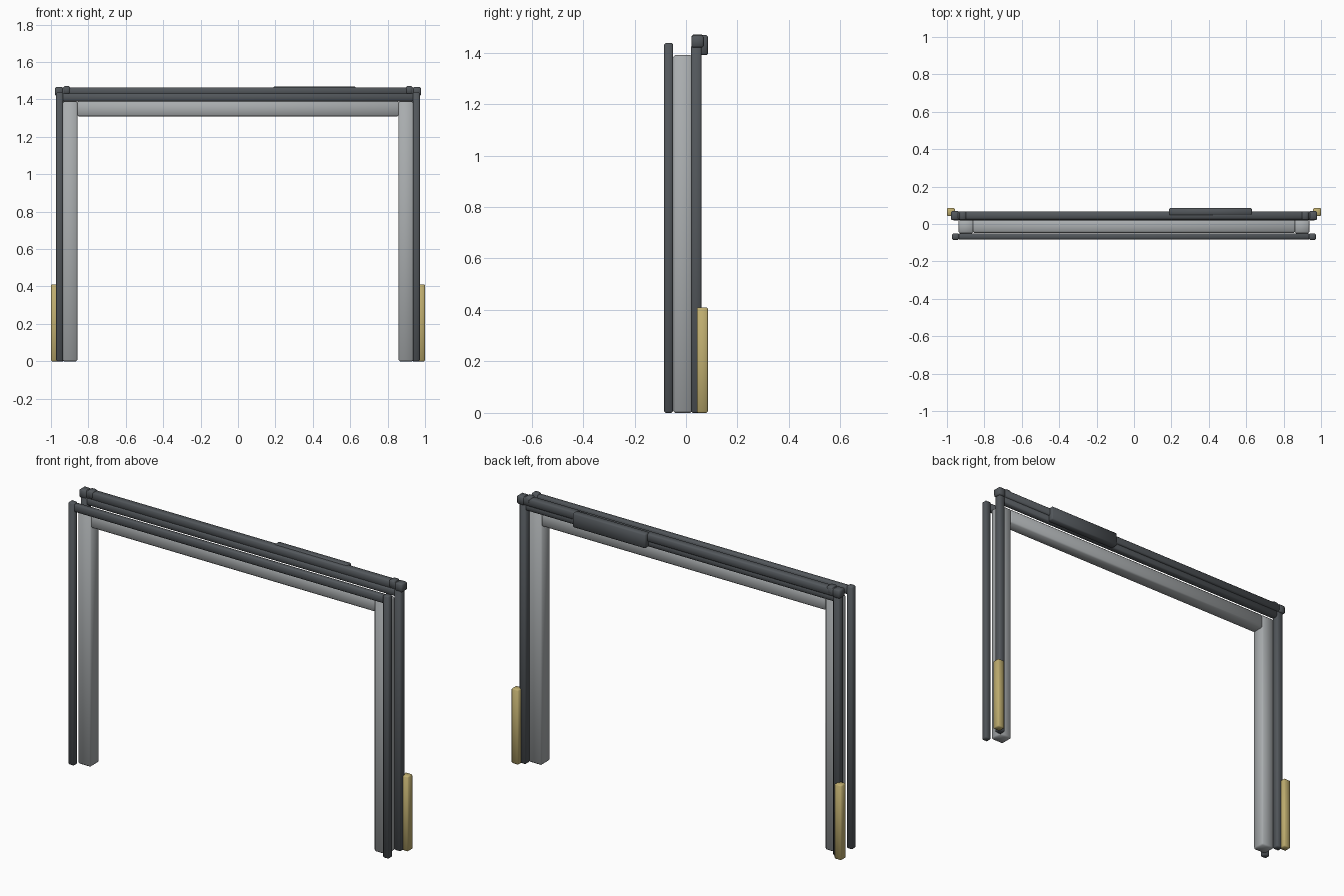
import bpy
import bmesh
from mathutils import Vector

cube = bpy.data.objects.get("Cube")
if cube:
    bpy.data.objects.remove(cube, do_unlink=True)


def material(name, rgb):
    mat = bpy.data.materials.new(name)
    mat.use_nodes = True
    mat.diffuse_color = (*rgb, 1)
    bsdf = next(n for n in mat.node_tree.nodes if n.type == 'BSDF_PRINCIPLED')
    bsdf.inputs["Base Color"].default_value = (*rgb, 1)
    return mat


dark = material("dark grey metal", (0.085, 0.095, 0.105))
light = material("light grey metal", (0.40, 0.42, 0.43))
yellow = material("muted yellow", (0.52, 0.42, 0.16))


def bar(name, x, y, z, mat, bevel=0.006):
    """Softly shaded bar with chamfered edges, given as min/max ranges."""
    lo, hi = Vector((x[0], y[0], z[0])), Vector((x[1], y[1], z[1]))
    centre, size = (lo + hi) / 2, hi - lo
    bm = bmesh.new()
    bmesh.ops.create_cube(bm, size=1)
    bmesh.ops.scale(bm, vec=size, verts=bm.verts)
    bmesh.ops.bevel(bm, geom=bm.edges[:], offset=bevel, segments=1,
                    affect='EDGES', profile=0.5)
    for face in bm.faces:
        face.smooth = True
    mesh = bpy.data.meshes.new(name)
    bm.to_mesh(mesh)
    bm.free()
    mesh.materials.append(mat)
    obj = bpy.data.objects.new(name, mesh)
    obj.location = centre
    bpy.context.collection.objects.link(obj)
    return obj


def pair(name, x, y, z, mat, bevel=0.006):
    """The same bar on both sides of the frame."""
    bar("left_" + name, x, y, z, mat, bevel)
    bar("right_" + name, (-x[1], -x[0]), y, z, mat, bevel)


# Light inner frame
pair("inner_post", (0.858, 0.937), (-0.05, 0.025), (0, 1.39), light, 0.008)
bar("inner_beam", (-0.862, 0.862), (-0.047, 0.025), (1.31, 1.39), light, 0.008)

# Dark front trim
pair("front_post", (0.935, 0.972), (-0.085, -0.05), (0, 1.438), dark)
bar("front_rail", (-0.94, 0.94), (-0.082, -0.05), (1.39, 1.432), dark)

# Dark rear trim, with the track above it
pair("rear_post", (0.93, 0.97), (0.02, 0.06), (0, 1.43), dark)
bar("rear_rail", (-0.935, 0.935), (0.02, 0.057), (1.39, 1.428), dark)
bar("rear_track", (-0.977, 0.977), (0.025, 0.067), (1.422, 1.465), dark)
pair("track_cap", (0.935, 0.979), (0.021, 0.069), (1.42, 1.466), dark)
pair("track_clip", (0.897, 0.933), (0.022, 0.067), (1.43, 1.471), dark)

# Operator housing on the back of the track
bar("operator_housing", (0.187, 0.63), (0.045, 0.085), (1.39, 1.469), dark)

# Yellow guards at the foot of the rear posts
pair("yellow_guard", (0.957, 1.0), (0.042, 0.085), (0, 0.41), yellow, 0.005)
